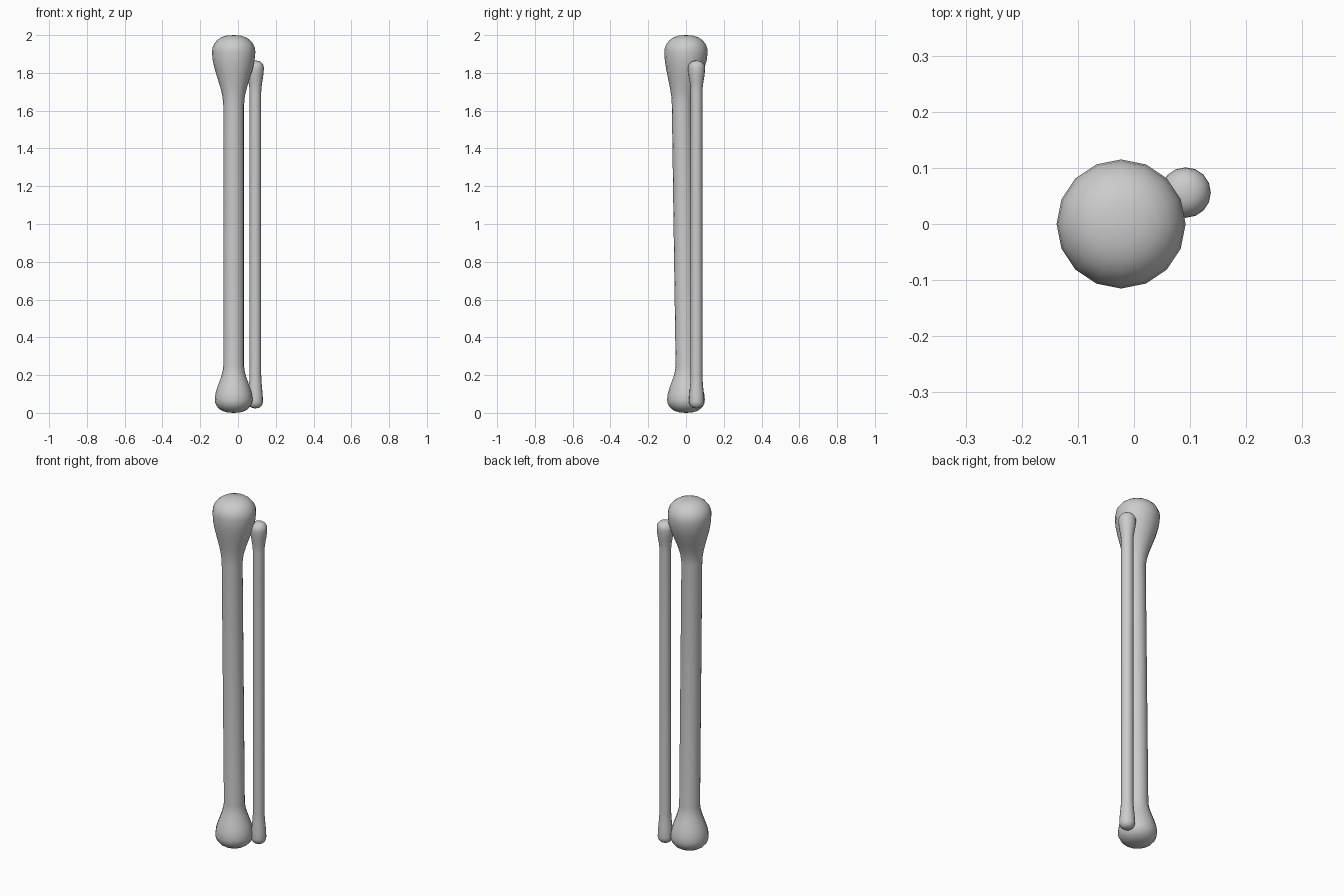
import bpy, bmesh, math
from mathutils import Vector

old_cube = bpy.data.objects.get("Cube")
if old_cube:
    bpy.data.objects.remove(old_cube, do_unlink=True)

bone_grey = bpy.data.materials.new("bone grey")
bone_grey.use_nodes = True
colour = (0.6, 0.6, 0.6, 1)
bone_grey.diffuse_color = colour
shader = bone_grey.node_tree.nodes["Principled BSDF"]
shader.inputs["Base Color"].default_value = colour


def knob_rings(tip, widest, neck, radius, shaft_radius, lean):
    """Rings of one bone end, from its domed tip down its flare to the shaft."""
    rings = []
    steps = 6
    # Rounded dome, slightly fuller than an ellipse
    for step in range(1, steps):
        angle = math.pi / 2 * step / steps
        height = widest + (tip - widest) * math.cos(angle)
        rings.append((Vector((0, 0, height)), radius * math.sin(angle) ** 0.8))
    # Flare easing smoothly into the shaft
    for step in range(steps + 1):
        along = step / steps
        ease = along * along * (3 - 2 * along)
        height = widest + (neck - widest) * along
        rings.append((Vector((0, lean * ease, height)),
                      radius + (shaft_radius - radius) * ease))
    return rings


def build_bone(name, location, shaft_radius, foot, head, sides=16):
    """Loft a bone through the rings of its foot and head."""
    foot_rings = knob_rings(shaft_radius=shaft_radius, **foot)
    head_rings = knob_rings(shaft_radius=shaft_radius, **head)
    bm = bmesh.new()
    loops = []
    for centre, radius in foot_rings + head_rings[::-1]:
        loop = []
        for side in range(sides):
            angle = math.tau * side / sides
            spoke = Vector((math.cos(angle), math.sin(angle), 0))
            loop.append(bm.verts.new(centre + spoke * radius))
        loops.append(loop)
    for lower, upper in zip(loops, loops[1:]):
        for side in range(sides):
            following = (side + 1) % sides
            bm.faces.new((lower[side], lower[following],
                          upper[following], upper[side]))
    # Close both tips with a fan around a centre point
    for loop, knob in ((loops[0][::-1], foot), (loops[-1], head)):
        pole = bm.verts.new((0, 0, knob["tip"]))
        for side in range(sides):
            bm.faces.new((loop[side], loop[(side + 1) % sides], pole))
    mesh = bpy.data.meshes.new(name)
    bm.to_mesh(mesh)
    bm.free()
    mesh.materials.append(bone_grey)
    mesh.shade_smooth()
    bone = bpy.data.objects.new(name, mesh)
    bone.location = location
    bpy.context.collection.objects.link(bone)


# Thick shin bone with a broad head and a shaft leaning forward at the top
build_bone(
    "shin_bone", location=(-0.023, 0, 0), shaft_radius=0.055,
    foot=dict(tip=0, widest=0.07, neck=0.25, radius=0.1, lean=0),
    head=dict(tip=2, widest=1.91, neck=1.63, radius=0.115, lean=-0.02))

# Slender outer bone beside and behind it
build_bone(
    "outer_bone", location=(0.092, 0.056, 0), shaft_radius=0.031,
    foot=dict(tip=0.024, widest=0.06, neck=0.2, radius=0.04, lean=0),
    head=dict(tip=1.865, widest=1.825, neck=1.7, radius=0.045, lean=0))
